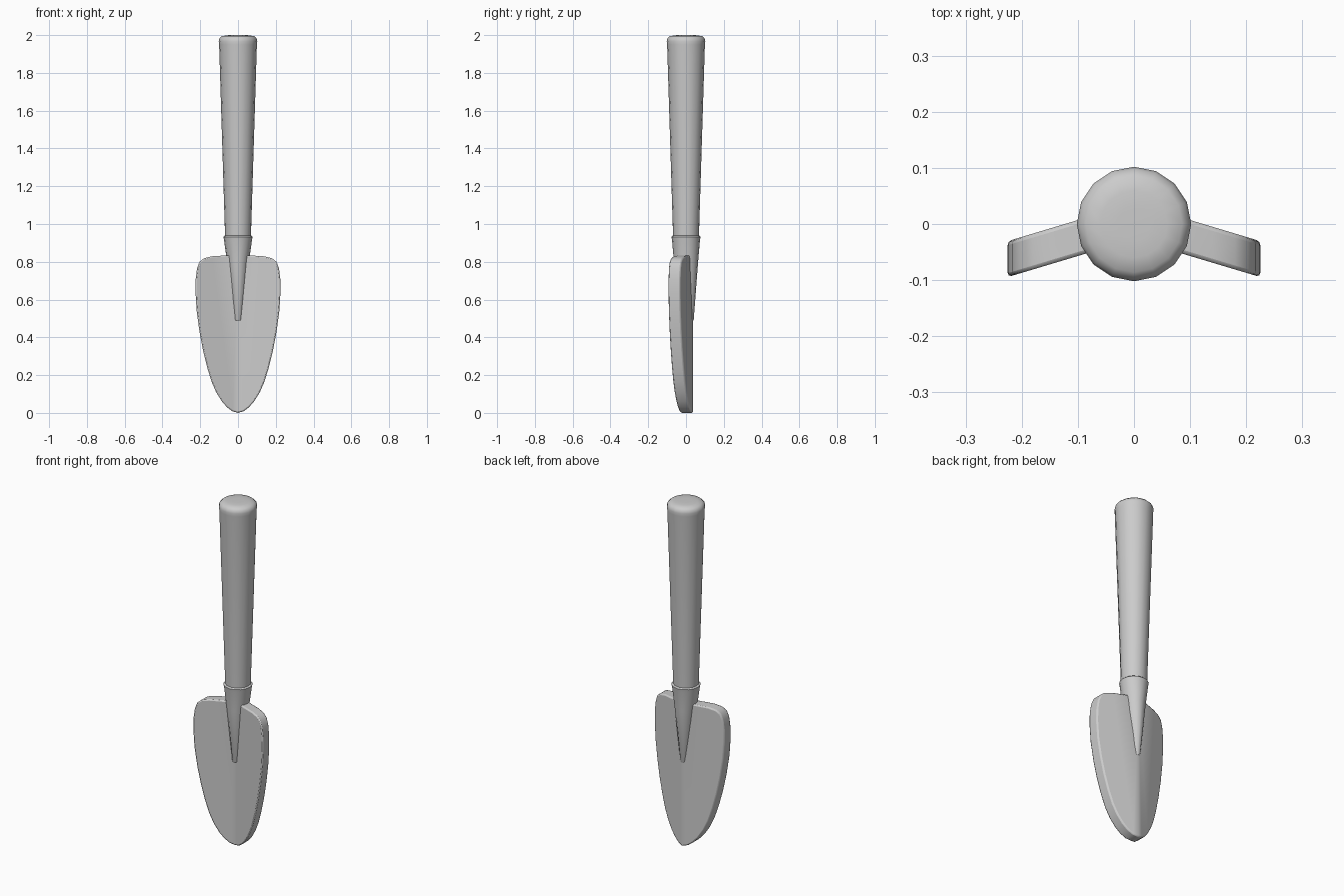
import bpy, bmesh, math

cube = bpy.data.objects.get("Cube")
if cube:
    bpy.data.objects.remove(cube, do_unlink=True)

grey = bpy.data.materials.new("plain_grey")
grey.use_nodes = True
grey.diffuse_color = (0.6, 0.6, 0.6, 1)
grey.node_tree.nodes["Principled BSDF"].inputs["Base Color"].default_value = (0.6, 0.6, 0.6, 1)


def add_object(name, bm):
    bmesh.ops.recalc_face_normals(bm, faces=bm.faces)
    mesh = bpy.data.meshes.new(name)
    bm.to_mesh(mesh)
    bm.free()
    mesh.materials.append(grey)
    obj = bpy.data.objects.new(name, mesh)
    bpy.context.collection.objects.link(obj)
    return obj


def smooth(obj, degrees):
    bpy.ops.object.select_all(action='DESELECT')
    obj.select_set(True)
    bpy.context.view_layer.objects.active = obj
    bpy.ops.object.shade_smooth_by_angle(angle=math.radians(degrees))


def stacked_rings(name, rings, sides=16):
    """Closed tube through elliptical rings given as (x radius, y radius, z)."""
    bm = bmesh.new()
    loops = []
    for rx, ry, z in rings:
        angles = [math.tau * i / sides for i in range(sides)]
        loops.append([bm.verts.new((rx * math.cos(a), ry * math.sin(a), z)) for a in angles])
    for low, high in zip(loops, loops[1:]):
        for i in range(sides):
            j = (i + 1) % sides
            bm.faces.new((low[i], low[j], high[j], high[i]))
    bm.faces.new(loops[0][::-1])
    bm.faces.new(loops[-1])
    obj = add_object(name, bm)
    smooth(obj, 45)
    return obj


# Tapered grip with a rounded end
grip = [(0.068, 0.92), (0.1, 1.95), (0.102, 1.968), (0.098, 1.983),
        (0.086, 1.994), (0.06, 1.999), (0.03, 2.0)]
stacked_rings("handle", [(r, r, z) for r, z in grip])

# Socket that tapers to a flattened tang over the blade
stacked_rings("socket", [(0.022, 0.038, 0.488), (0.024, 0.041, 0.495),
                         (0.058, 0.064, 0.8), (0.074, 0.074, 0.915),
                         (0.077, 0.077, 0.932), (0.07, 0.07, 0.938)])

# Blade: half outline, folded back from the centre ridge
outline = [(0, 0), (0.03, 0.009), (0.058, 0.03), (0.085, 0.06), (0.115, 0.108),
           (0.14, 0.165), (0.163, 0.24), (0.185, 0.33), (0.204, 0.43),
           (0.219, 0.54), (0.225, 0.64), (0.224, 0.71), (0.217, 0.765),
           (0.204, 0.8), (0.18, 0.819), (0.14, 0.829), (0.06, 0.834), (0, 0.835)]
bm = bmesh.new()
face = bm.faces.new([bm.verts.new((x, 0.037 - 0.3 * x, z)) for x, z in outline])
extruded = bmesh.ops.extrude_face_region(bm, geom=[face], use_keep_orig=True)
front = [v for v in extruded["geom"] if isinstance(v, bmesh.types.BMVert)]
bmesh.ops.translate(bm, verts=front, vec=(0, -0.064, 0))
inner = [f for f in bm.faces if all(abs(v.co.x) < 1e-6 for v in f.verts)]
bmesh.ops.delete(bm, geom=inner, context='FACES')
blade = add_object("blade", bm)
smooth(blade, 40)
mirror = blade.modifiers.new("mirror", 'MIRROR')
mirror.use_clip = True
bevel = blade.modifiers.new("soft_rim", 'BEVEL')
bevel.width = 0.007
bevel.segments = 2
bevel.limit_method = 'ANGLE'
bevel.angle_limit = math.radians(50)
